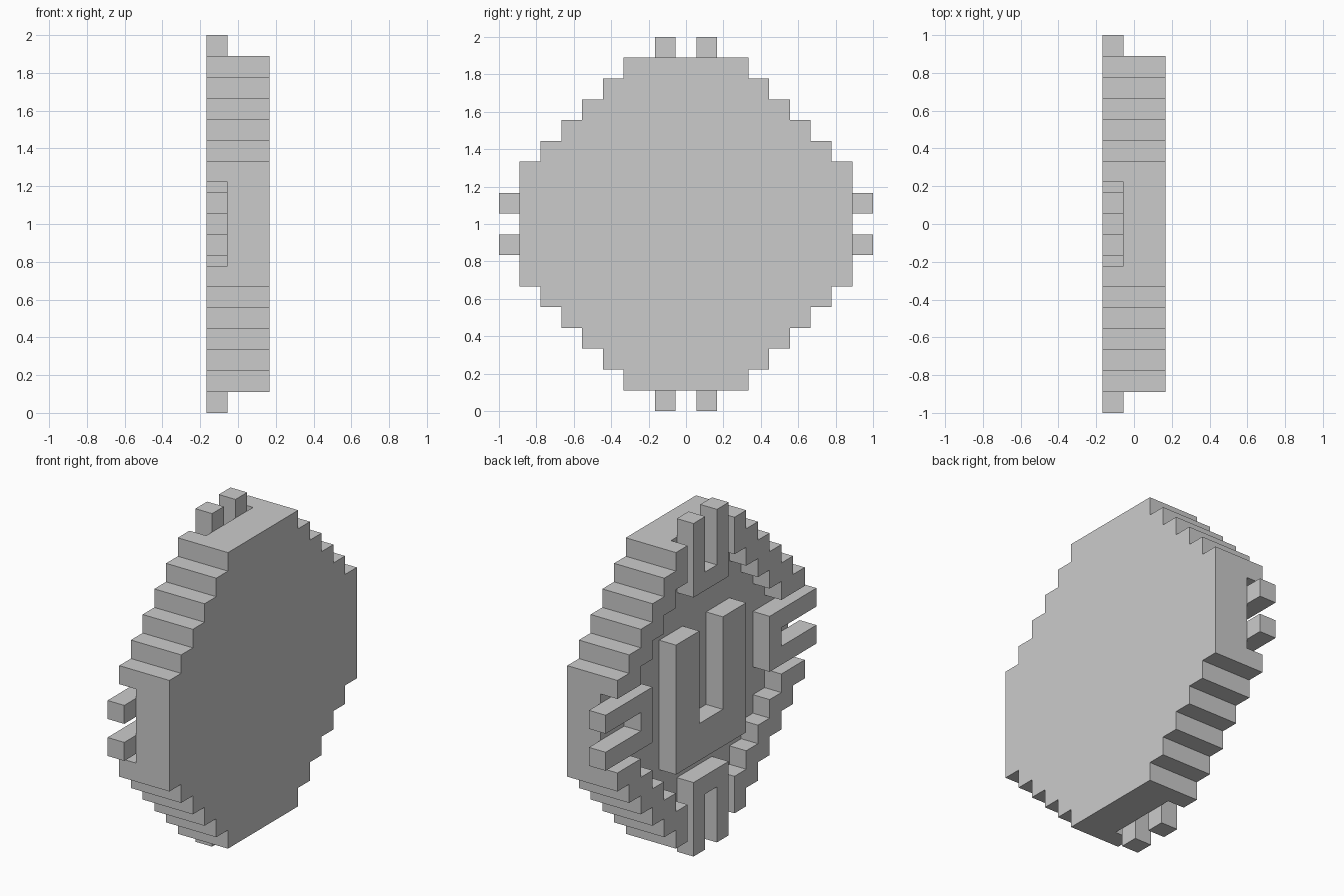
import bpy
import bmesh

if "Cube" in bpy.data.objects:
    bpy.data.objects.remove(bpy.data.objects["Cube"])

U = 1 / 9  # one block of the stepped grid


def turn(points, k):
    """Rotate (y, z) points by k quarter turns."""
    for _ in range(k):
        points = [(-z, y) for y, z in points]
    return points


def four_way(corner):
    return [p for k in range(4) for p in turn(corner, k)]


def slab(name, outline, x0, x1):
    """Extrude a (y, z) outline along x; grid units, centred on z = 1."""
    bm = bmesh.new()
    face = bm.faces.new([bm.verts.new((x0 * U, y * U, z * U + 1)) for y, z in outline])
    ext = bmesh.ops.extrude_face_region(bm, geom=[face])
    verts = [v for v in ext["geom"] if isinstance(v, bmesh.types.BMVert)]
    bmesh.ops.translate(bm, verts=verts, vec=((x1 - x0) * U, 0, 0))
    bmesh.ops.recalc_face_normals(bm, faces=bm.faces[:])
    mesh = bpy.data.meshes.new(name)
    bm.to_mesh(mesh)
    bm.free()
    obj = bpy.data.objects.new(name, mesh)
    bpy.context.collection.objects.link(obj)
    return obj


def bracket(half, inner, base, floor, top):
    """Two prongs joined by a bar."""
    return [(-half, base), (half, base), (half, top), (inner, top),
            (inner, floor), (-inner, floor), (-inner, top), (-half, top)]


# Stepped disc
disc_corner = [(8, 3), (7, 3), (7, 4), (6, 4), (6, 5), (5, 5),
               (5, 6), (4, 6), (4, 7), (3, 7), (3, 8)]
disc = slab("stepped_disc", four_way(disc_corner), -1.5, 1.5)

# Recess with four slots through the rim
recess_corner = [(10, 2), (6, 2), (6, 3), (5, 3), (5, 4), (4, 4),
                 (4, 5), (3, 5), (3, 6), (2, 6), (2, 10)]
cutter = slab("recess_cutter", four_way(recess_corner), -3, -0.5)
cutter.hide_render = True
mod = disc.modifiers.new("recess", "BOOLEAN")
mod.operation = "DIFFERENCE"
mod.solver = "EXACT"
mod.object = cutter
bpy.context.view_layer.objects.active = disc
bpy.ops.object.modifier_apply(modifier=mod.name)
bpy.data.objects.remove(cutter)

# Raised centre bracket
slab("center_bracket", bracket(3, 1, -4, -2, 3), -1.5, -0.5)

# Pronged clips reaching out through the slots
for k, side in enumerate(("top", "left", "bottom", "right")):
    slab("clip_" + side, turn(bracket(1.5, 0.5, 5, 6, 9), k), -1.5, -0.5)
